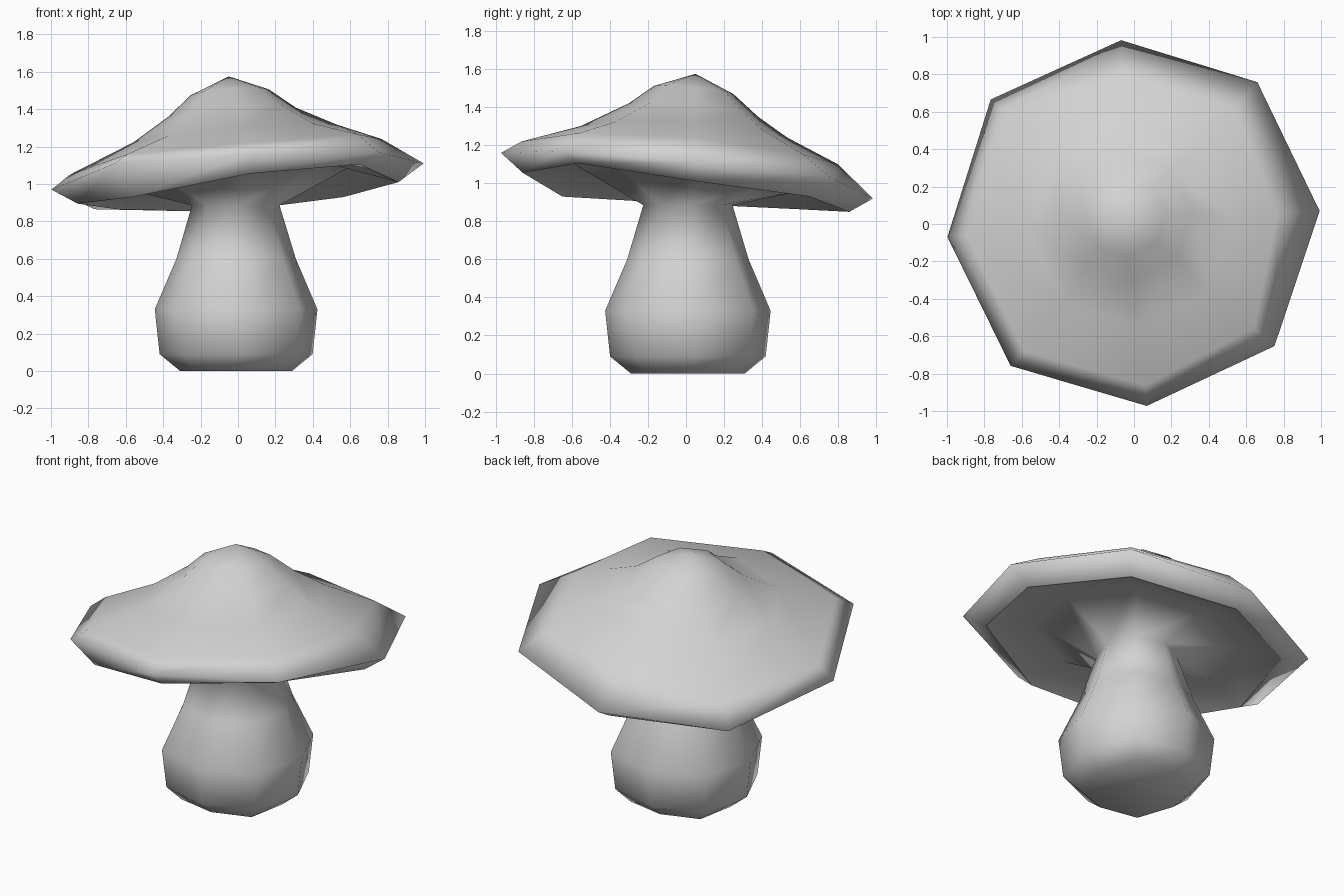
import bpy, bmesh, math

cube = bpy.data.objects.get("Cube")
if cube:
    bpy.data.objects.remove(cube, do_unlink=True)

SIDES = 8
PHASE = math.radians(4)
GREY = (0.65, 0.65, 0.65, 1)

grey = bpy.data.materials.new("plain grey")
grey.use_nodes = True
grey.diffuse_color = GREY
grey.node_tree.nodes["Principled BSDF"].inputs["Base Color"].default_value = GREY


def ring(r, cx, cy, cz, sx=0, sy=0, diag=1):
    """Eight-sided ring on a tilted plane; diag scales the diagonal corners."""
    pts = []
    for i in range(SIDES):
        a = PHASE + i * math.tau / SIDES
        rr = r * (diag if i % 2 else 1)
        dx, dy = rr * math.cos(a), rr * math.sin(a)
        pts.append((cx + dx, cy + dy, cz + sx * dx + sy * dy))
    return pts


def wavy_ring(radii, heights):
    """Eight-sided ring with its own radius and height at each corner."""
    pts = []
    for i, (r, z) in enumerate(zip(radii, heights)):
        a = PHASE + i * math.tau / SIDES
        pts.append((r * math.cos(a), r * math.sin(a), z))
    return pts


def loft(name, rings, tip=None, base=False):
    """Skin rings from top to bottom, with an optional top point and flat base."""
    bm = bmesh.new()
    loops = [[bm.verts.new(p) for p in pts] for pts in rings]
    for up, low in zip(loops, loops[1:]):
        for i in range(SIDES):
            j = (i + 1) % SIDES
            bm.faces.new((low[i], low[j], up[j], up[i]))
    if tip:
        top = bm.verts.new(tip)
        for i in range(SIDES):
            bm.faces.new((loops[0][i], loops[0][(i + 1) % SIDES], top))
    if base:
        bm.faces.new(loops[-1][::-1])
    for f in bm.faces:
        f.smooth = True
    mesh = bpy.data.meshes.new(name)
    bm.to_mesh(mesh)
    bm.free()
    mesh.materials.append(grey)
    ob = bpy.data.objects.new(name, mesh)
    bpy.context.collection.objects.link(ob)


# Warped edges of the cap, from brim to lip
brim = wavy_ring((0.77, 0.82, 0.8, 0.91, 0.9, 0.9, 0.865, 0.85),
                 (1.24, 1.15, 1.1, 1.0, 1.05, 1.16, 1.22, 1.265))
rim = wavy_ring((0.995, 1.005, 0.985, 1.015, 1.0, 1.005, 0.975, 0.995),
                (1.11, 1.03, 0.92, 0.865, 0.97, 1.11, 1.16, 1.17))
lip = wavy_ring([0.86] * SIDES,
                (1.01, 0.93, 0.85, 0.865, 0.895, 0.93, 1.055, 1.105))

# Cap: crown, flared brim, rim and lip
loft("cap", [
    ring(0.21, -0.045, 0.04, 1.49, 0.085, -0.095),
    ring(0.34, -0.03, 0.04, 1.385, 0.075, -0.1),
    ring(0.545, -0.015, -0.01, 1.27, 0.09, -0.05),
    brim, rim, lip,
], tip=(-0.05, 0.05, 1.575))

# Hollow underside flaring out of the bulbous stem
loft("underside_and_stem", [
    lip,
    ring(0.6, -0.01, 0.01, 1.03, 0.1, -0.11),
    ring(0.235, -0.012, 0.01, 0.885),
    ring(0.32, -0.01, 0.01, 0.6, diag=1.03),
    ring(0.436, -0.01, 0.01, 0.33, diag=1.04),
    ring(0.41, -0.01, 0.01, 0.09, diag=1.04),
    ring(0.30, -0.01, 0.01, 0, diag=1.12),
], base=True)
